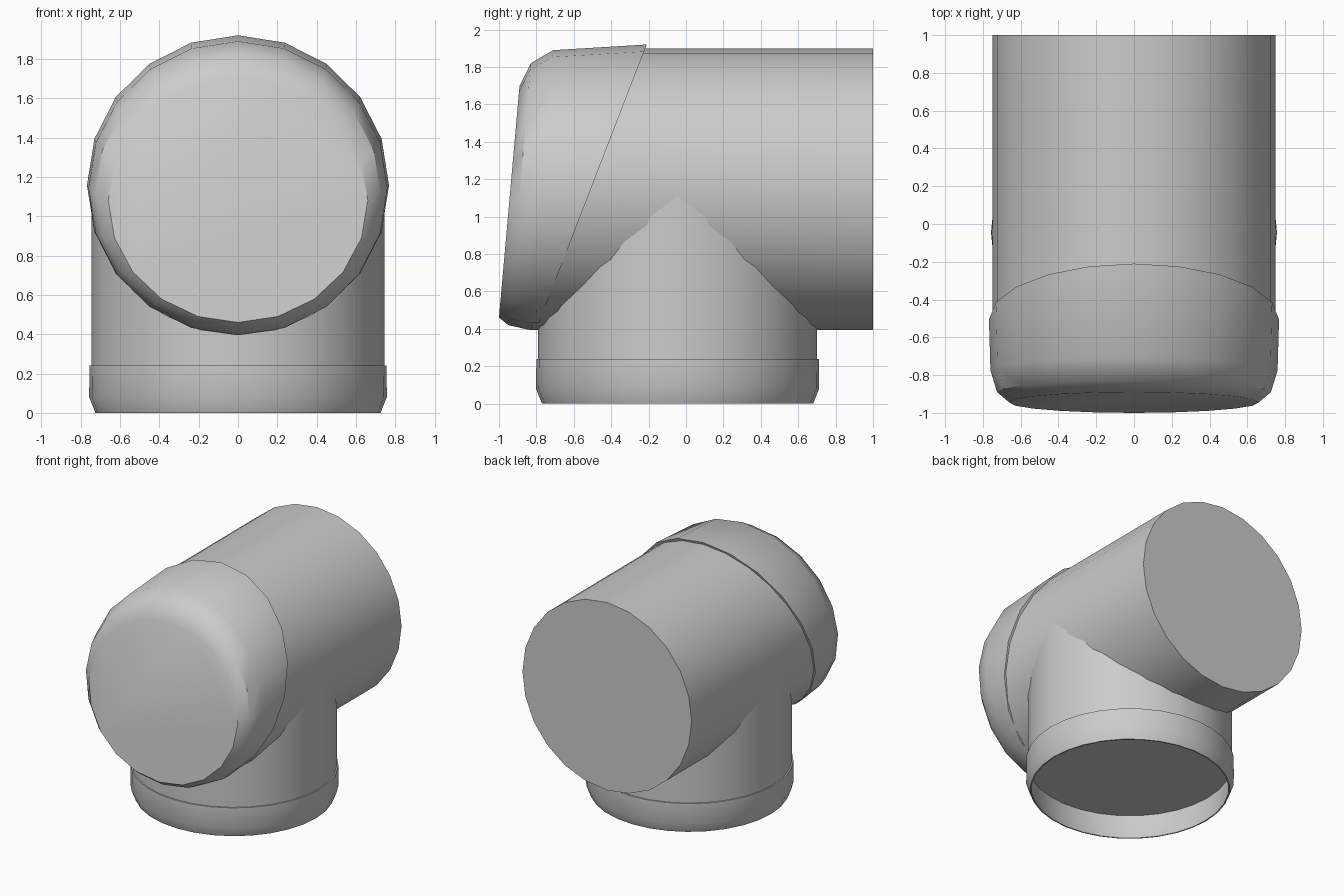
import bpy, bmesh, math

cube = bpy.data.objects.get("Cube")
if cube:
    bpy.data.objects.remove(cube)

grey = bpy.data.materials.new("plain grey")
grey.use_nodes = True
colour = (0.6, 0.6, 0.6, 1)
grey.diffuse_color = colour
grey.node_tree.nodes["Principled BSDF"].inputs["Base Color"].default_value = colour


def loft(name, rings, cap_start=True, cap_end=True):
    """Skin a list of equal rings of points and close the chosen ends."""
    bm = bmesh.new()
    loops = [[bm.verts.new(p) for p in ring] for ring in rings]
    n = len(loops[0])
    for a, b in zip(loops, loops[1:]):
        for i in range(n):
            j = (i + 1) % n
            bm.faces.new((a[i], a[j], b[j], b[i]))
    if cap_start:
        bm.faces.new(loops[0])
    if cap_end:
        bm.faces.new(loops[-1])
    bmesh.ops.recalc_face_normals(bm, faces=bm.faces)
    mesh = bpy.data.meshes.new(name)
    bm.to_mesh(mesh)
    bm.free()
    mesh.materials.append(grey)
    obj = bpy.data.objects.new(name, mesh)
    bpy.context.collection.objects.link(obj)
    bpy.ops.object.select_all(action='DESELECT')
    obj.select_set(True)
    bpy.context.view_layer.objects.active = obj
    bpy.ops.object.shade_smooth_by_angle(angle=math.radians(35))
    return obj


def angles(n):
    return [2 * math.pi * i / n for i in range(n)]


def tilted_ring(n, rx, z_low, z_high, y_low, y_high):
    """Ring facing y whose plane leans from y_low at its foot to y_high at its top."""
    ring = []
    for a in angles(n):
        t = (1 + math.cos(a)) / 2
        ring.append((rx * math.sin(a), y_low + (y_high - y_low) * t,
                     z_low + (z_high - z_low) * t))
    return ring


def flat_ring(n, r, z):
    return [(r * math.cos(a), r * math.sin(a) - 0.045, z) for a in angles(n)]


# Horizontal pipe, cut at a slant under the front cap
loft("main_pipe", [tilted_ring(24, 0.75, 0.395, 1.9, -0.83, -0.4),
                   tilted_ring(24, 0.75, 0.395, 1.9, 1, 1)])

# Vertical branch, meeting the pipe at its axis
loft("branch_pipe", [flat_ring(32, 0.745, 0.2), flat_ring(32, 0.745, 1.15)])

# Leaning front cap with a rounded edge
loft("front_cap", [tilted_ring(20, 0.768, 0.395, 1.92, -0.8, -0.21),
                   tilted_ring(20, 0.76, 0.395, 1.89, -0.84, -0.71),
                   tilted_ring(20, 0.725, 0.42, 1.82, -0.95, -0.83),
                   tilted_ring(20, 0.66, 0.46, 1.7, -1, -0.89)])

# Open collar round the foot of the branch
collar = [(0.74, 0.24), (0.755, 0.24), (0.757, 0.08), (0.725, 0),
          (0.715, 0), (0.735, 0.08), (0.74, 0.24)]
loft("foot_collar", [flat_ring(32, r, z) for r, z in collar], False, False)
